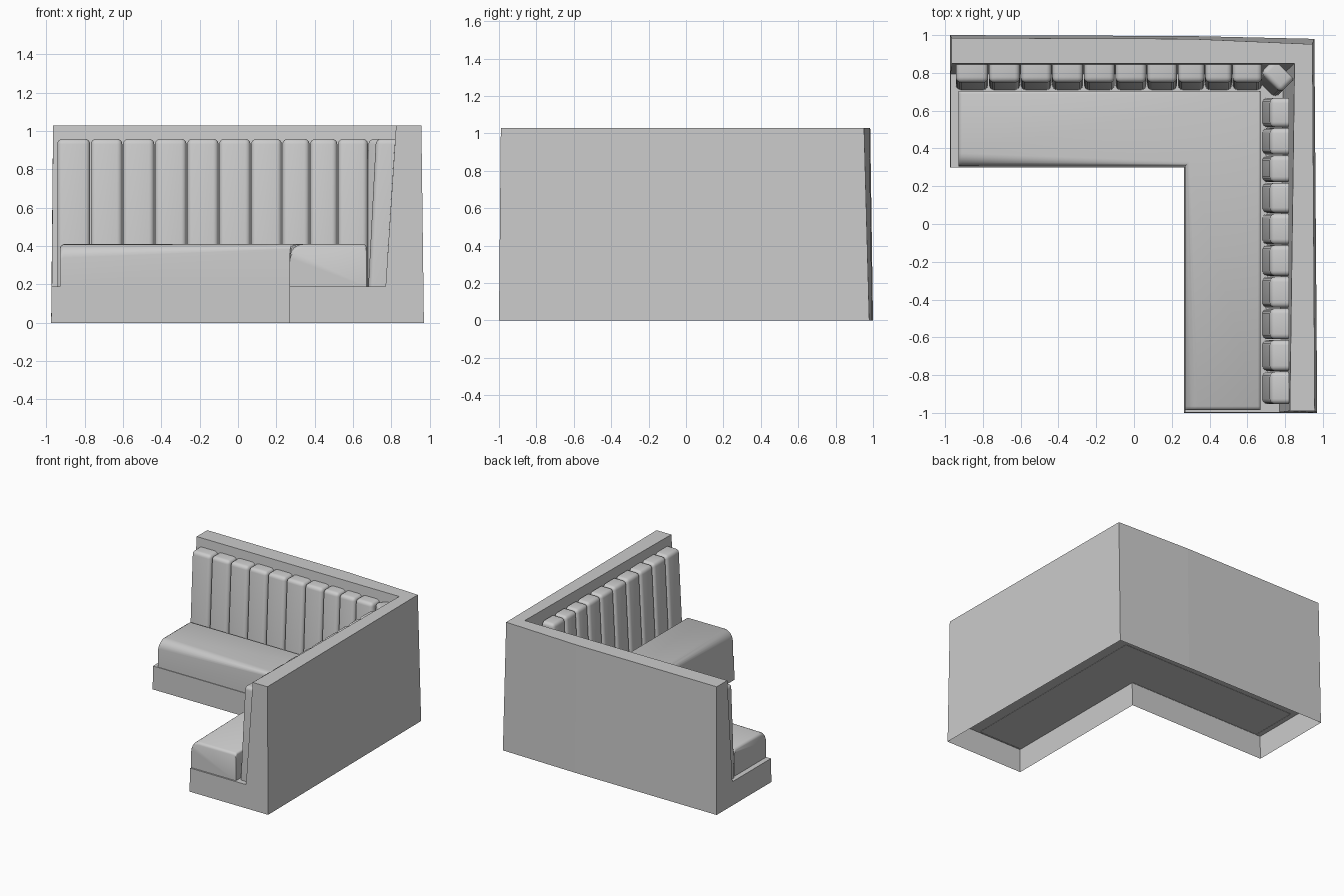
import bpy, bmesh, math

if "Cube" in bpy.data.objects:
    bpy.data.objects.remove(bpy.data.objects["Cube"])

grey = bpy.data.materials.new("upholstery grey")
grey.diffuse_color = (0.6, 0.6, 0.6, 1)
grey.use_nodes = True
grey.node_tree.nodes["Principled BSDF"].inputs["Base Color"].default_value = grey.diffuse_color


def finish(name, bm, angle=35):
    bmesh.ops.recalc_face_normals(bm, faces=bm.faces)
    me = bpy.data.meshes.new(name)
    bm.to_mesh(me)
    bm.free()
    me.materials.append(grey)
    me.shade_smooth()
    me.set_sharp_from_angle(angle=math.radians(angle))
    ob = bpy.data.objects.new(name, me)
    bpy.context.collection.objects.link(ob)
    return ob


def loft(bm, sections):
    """Bridge equal-length open sections and cap both ends."""
    rows = [[bm.verts.new(p) for p in s] for s in sections]
    for a, b in zip(rows, rows[1:]):
        for i in range(len(a) - 1):
            bm.faces.new((a[i], a[i + 1], b[i + 1], b[i]))
    bm.faces.new(rows[0])
    bm.faces.new(rows[-1])


# L-shaped frame: plinth plus tall back wall, open underneath
H, P = 1.03, 0.19
frame = [
    # left end
    [(-.975, 1.0, 0), (-.965, .985, H), (-.965, .85, H), (-.972, .795, P), (-.972, .30, P), (-.975, .30, 0)],
    # slight bend in the back wall
    [(.30, .995, 0), (.30, .98, H), (.30, .85, H), (.25, .795, P), (.0, .30, P), (.0, .30, 0)],
    # mitred corner
    [(.955, .98, 0), (.945, .952, H), (.85, .85, H), (.79, .795, P), (.27, .30, P), (.265, .30, 0)],
    # front end
    [(.97, -1, 0), (.957, -.99, H), (.825, -.99, H), (.77, -.997, P), (.27, -.997, P), (.265, -1, 0)],
]
bm = bmesh.new()
loft(bm, frame)
finish("booth_frame", bm, 1)


# Seat cushion: rounded front edge that tightens towards the inner corner
def seat_profile(r, drop=0.0):
    top = 0.41 - drop
    pts = [(0, 0.188)]
    for i in range(7):
        t = math.pi / 2 * i / 6
        pts.append((r * (1 - math.cos(t)), top - r * (1 - math.sin(t))))
    for i in range(4):
        t = math.pi / 2 * i / 3
        pts.append((0.385 + 0.015 * math.sin(t), top - 0.015 * (1 - math.cos(t))))
    pts.append((0.40, 0.188))
    return pts


def back_section(x, r, drop=0):
    return [(x, .305 + u, z) for u, z in seat_profile(r, drop)]


def side_section(y, r, drop=0):
    return [(.27 + u, y, z) for u, z in seat_profile(r, drop)]


ends = [(0, .02), (.006, .008), (.02, 0)]
bm = bmesh.new()
loft(bm,
     [back_section(-.93 + o, .07, d) for o, d in ends]
     + [[(.27 + u, .305 + u, z) for u, z in seat_profile(.025)]]
     + [side_section(-.985 + o, .07, d) for o, d in reversed(ends)])
finish("seat_cushion", bm)


# Padded backrest channels: leaning blocks with rounded front and top edges
def channel(name, a0, a1, place):
    bm = bmesh.new()
    prof = [(.68, P), (.72, .96), (.82, .96), (.77, P)]
    rings = [[bm.verts.new((a, d, z)) for d, z in prof] for a in (a0, a1)]
    for i in range(4):
        j = (i + 1) % 4
        bm.faces.new((rings[0][i], rings[0][j], rings[1][j], rings[1][i]))
    bm.faces.new(rings[0])
    bm.faces.new(rings[1])
    edges = [e for e in bm.edges if max(v.co.z for v in e.verts) > .5
             and not all(v.co.y > .76 and v.co.z > .5 for v in e.verts)
             and min(v.co.y for v in e.verts) < .76]
    bmesh.ops.bevel(bm, geom=edges, offset=.028, segments=4, profile=.5, affect='EDGES')
    for v in bm.verts:
        v.co = place(*v.co)
    finish(name, bm, 40)


cuts = [-.945, -.77, -.602, -.435, -.267, -.1, .067, .23, .375, .52, .68]
for i, (a, b) in enumerate(zip(cuts, cuts[1:])):
    channel(f"back_channel_{i + 1}", a + .002, b - .002, lambda s, d, z: (s, d + .03, z))
    channel(f"side_channel_{i + 1}", a - .008, b - .012, lambda s, d, z: (d, s, z))

# Corner channel turned 45 degrees
k = math.sqrt(.5)
channel("corner_channel", -.075, .075,
        lambda s, d, z: (.695 + k * (s + d - .68), .72 + k * (d - .68 - s), z))
